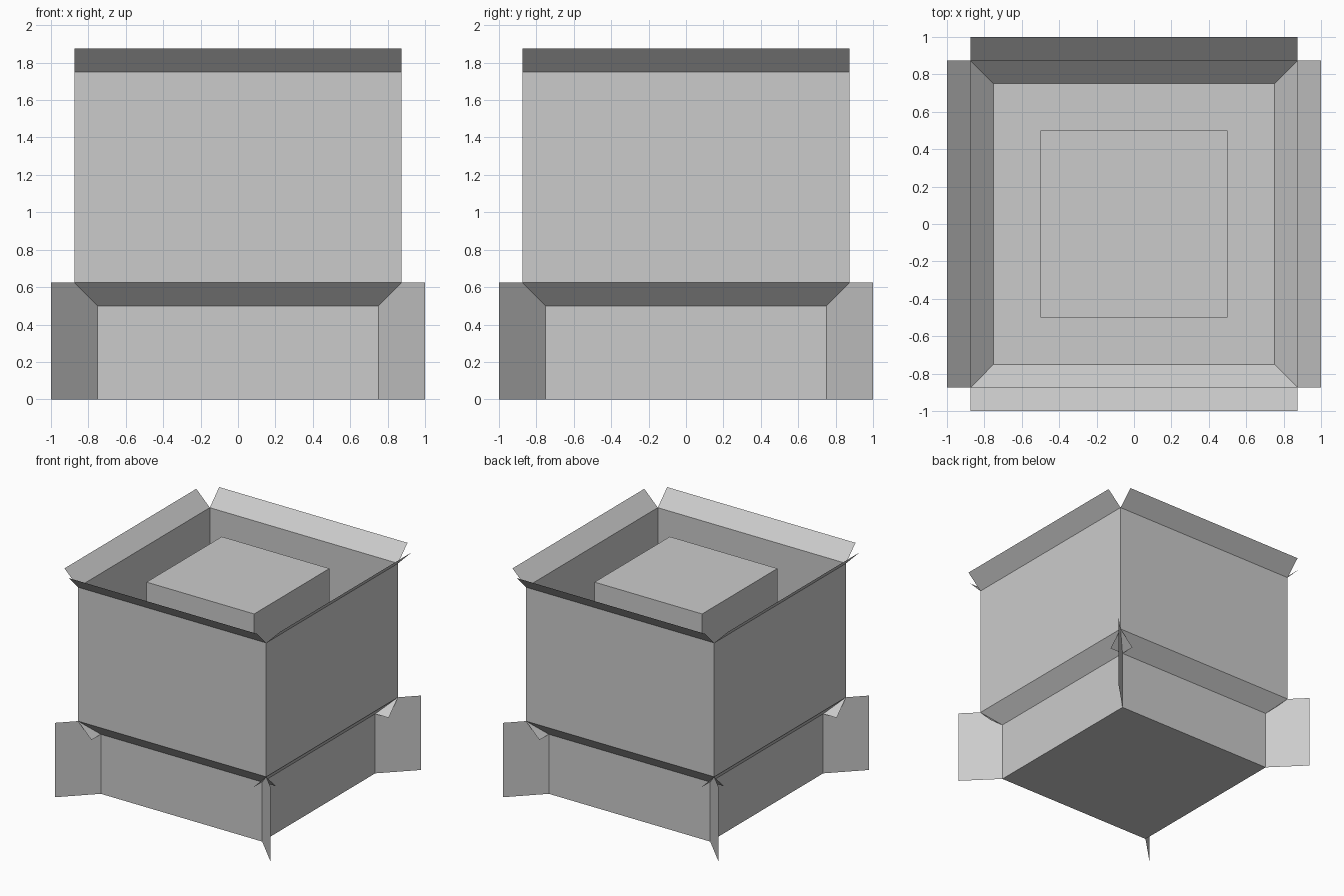
import bpy, bmesh
from math import pi
from mathutils import Matrix, Vector

if "Cube" in bpy.data.objects:
    bpy.data.objects.remove(bpy.data.objects["Cube"])


def finish(bm, name):
    mesh = bpy.data.meshes.new(name)
    bm.to_mesh(mesh)
    bm.free()
    obj = bpy.data.objects.new(name, mesh)
    bpy.context.collection.objects.link(obj)
    return obj


def box(name, half, z0, z1):
    bm = bmesh.new()
    size = Matrix.Diagonal((2 * half, 2 * half, z1 - z0, 1))
    bmesh.ops.create_cube(bm, size=1, matrix=Matrix.Translation((0, 0, (z0 + z1) / 2)) @ size)
    return finish(bm, name)


def four_panels(name, corners, weld=False):
    """One thin panel repeated on all four sides by quarter turns."""
    bm = bmesh.new()
    for k in range(4):
        turn = Matrix.Rotation(k * pi / 2, 3, 'Z')
        bm.faces.new([bm.verts.new(turn @ Vector(c)) for c in corners])
    if weld:
        bmesh.ops.remove_doubles(bm, verts=bm.verts[:], dist=1e-4)
    return finish(bm, name)


def side_panel(name, y0, z0, y1, z1, weld=False):
    """Front-facing panel of full wall width from (y0, z0) up to (y1, z1)."""
    w = 0.875
    return four_panels(name, [(-w, y0, z0), (w, y0, z0), (w, y1, z1), (-w, y1, z1)], weld)


# Solid plinth and the block standing inside the open shell
box("base", 0.75, 0, 0.5)
box("inner_block", 0.5, 0.5, 1.75)

# Open-ended shell with thin walls
side_panel("shell_walls", -0.875, 0.625, -0.875, 1.75, weld=True)

# Sloped strips under the shell (they cross at the corners) and flared rim flaps
side_panel("lower_skirt", -0.75, 0.5, -0.875, 0.625)
side_panel("rim_flaps", -0.875, 1.75, -1, 1.875)

# Diagonal upright fins at the base corners
four_panels("corner_fins", [(0.75, -0.75, 0), (1, -1, 0), (1, -1, 0.625), (0.75, -0.75, 0.625)])
